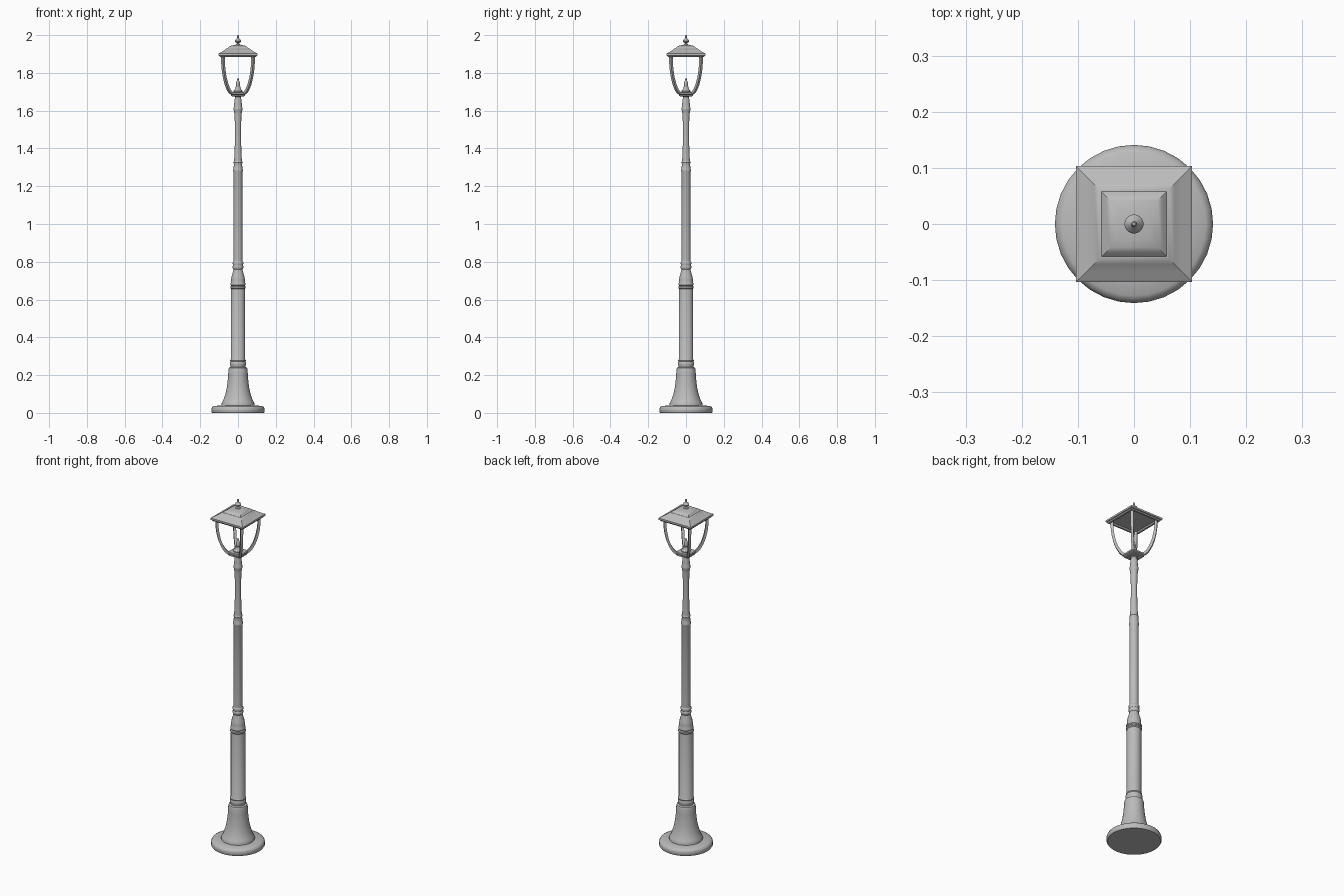
import bpy, bmesh, math
from mathutils import Vector

if "Cube" in bpy.data.objects:
    bpy.data.objects.remove(bpy.data.objects["Cube"], do_unlink=True)

# Single painted-metal colour
metal = bpy.data.materials.new("grey_metal")
metal.use_nodes = True
GREY = (0.5, 0.5, 0.5, 1)
metal.diffuse_color = GREY
metal.node_tree.nodes["Principled BSDF"].inputs["Base Color"].default_value = GREY


def finish(name, bm, angle=35):
    bmesh.ops.recalc_face_normals(bm, faces=bm.faces)
    mesh = bpy.data.meshes.new(name)
    bm.to_mesh(mesh)
    bm.free()
    obj = bpy.data.objects.new(name, mesh)
    bpy.context.collection.objects.link(obj)
    mesh.materials.append(metal)
    bpy.ops.object.select_all(action="DESELECT")
    obj.select_set(True)
    bpy.context.view_layer.objects.active = obj
    bpy.ops.object.shade_smooth_by_angle(angle=math.radians(angle))
    return obj


def turned(name, profile, sides=32, square=False, angle=35):
    """Stack rings of (radius, height); square rings use the half width."""
    bm = bmesh.new()
    n = 4 if square else sides
    rings = []
    for r, z in profile:
        r = r * math.sqrt(2) if square else r
        turn = math.pi / 4 if square else 0
        rings.append([bm.verts.new((r * math.cos(turn + math.tau * i / n),
                                    r * math.sin(turn + math.tau * i / n), z))
                      for i in range(n)])
    for a, b in zip(rings, rings[1:]):
        for i in range(n):
            bm.faces.new((a[i], a[(i + 1) % n], b[(i + 1) % n], b[i]))
    bm.faces.new(rings[0])
    bm.faces.new(rings[-1])
    return finish(name, bm, angle)


# Round foot and flared bell
turned("base_plate", [(.137, 0), (.141, .006), (.141, .022), (.137, .031),
                      (.128, .037), (.085, .039)])
turned("base_bell", [(.088, .036), (.088, .048), (.083, .058), (.075, .075),
                     (.067, .1), (.06, .13), (.055, .165), (.052, .2),
                     (.051, .228), (.048, .238), (.04, .243)])

# Lower shaft with its collars
turned("lower_shaft", [(.04, .24), (.041, .25), (.043, .256), (.043, .266),
                       (.04, .272), (.042, .277), (.038, .284), (.038, .65),
                       (.036, .66)])
turned("shaft_collar", [(.036, .655), (.041, .661), (.041, .668), (.036, .673),
                        (.04, .678), (.04, .684), (.036, .692), (.037, .705),
                        (.034, .722), (.028, .742), (.024, .76), (.028, .768),
                        (.029, .775), (.026, .781), (.028, .79), (.028, .797),
                        (.024, .803)])

# Upper shaft stepping down to the lantern
turned("upper_shaft", [(.024, .8), (.024, 1.275), (.026, 1.28), (.026, 1.287),
                       (.023, 1.295), (.022, 1.32), (.024, 1.326), (.021, 1.334)])
turned("neck", [(.021, 1.33), (.019, 1.36), (.017, 1.42), (.016, 1.48),
                (.017, 1.54), (.019, 1.58), (.021, 1.598), (.024, 1.606),
                (.024, 1.613), (.021, 1.622), (.02, 1.64), (.017, 1.664),
                (.015, 1.672), (.023, 1.68)])

# Square lantern tray
turned("lantern_tray", [(.03, 1.676), (.036, 1.678), (.036, 1.684), (.042, 1.688),
                        (.042, 1.696), (.038, 1.699)], square=True, angle=20)

# Lamp holder and pointed bulb
turned("lamp_holder", [(.024, 1.698), (.024, 1.704), (.017, 1.712), (.013, 1.722),
                       (.013, 1.728)], 16)
turned("bulb", [(.008, 1.726), (.011, 1.737), (.009, 1.75), (.005, 1.764),
                (.001, 1.774)], 16)

# Four curved corner arms: square bars swept along a diagonal path
ARM = [(.036, 1.692), (.049, 1.71), (.061, 1.74), (.07, 1.775),
       (.076, 1.815), (.079, 1.85), (.08, 1.89)]
for label, sx, sy in (("front_left", 1, -1), ("front_right", -1, -1),
                      ("back_left", 1, 1), ("back_right", -1, 1)):
    bm = bmesh.new()
    out = Vector((sx, sy, 0)).normalized()
    side = Vector((-out.y, out.x, 0))
    rings = []
    for i, (d, z) in enumerate(ARM):
        lo, hi = ARM[max(i - 1, 0)], ARM[min(i + 1, len(ARM) - 1)]
        tangent = (out * (hi[0] - lo[0]) * math.sqrt(2)
                   + Vector((0, 0, hi[1] - lo[1]))).normalized()
        normal = side.cross(tangent)
        centre = Vector((sx * d, sy * d, z))
        rings.append([bm.verts.new(centre + .007 * (a * side + b * normal))
                      for a, b in ((1, 1), (-1, 1), (-1, -1), (1, -1))])
    for a, b in zip(rings, rings[1:]):
        for i in range(4):
            bm.faces.new((a[i], a[(i + 1) % 4], b[(i + 1) % 4], b[i]))
    bm.faces.new(rings[0])
    bm.faces.new(rings[-1])
    finish("arm_" + label, bm)

# Square roof with a stepped, swept top and a recessed underside
turned("roof", [(.08, 1.891), (.086, 1.884), (.095, 1.884), (.098, 1.89),
                (.103, 1.892), (.103, 1.902), (.098, 1.905), (.085, 1.912),
                (.072, 1.921), (.063, 1.928), (.058, 1.929), (.051, 1.936),
                (.042, 1.942), (.028, 1.946), (.012, 1.948)],
       square=True, angle=30)

# Turned finial
turned("finial", [(.014, 1.944), (.012, 1.951), (.006, 1.955), (.006, 1.959),
                  (.014, 1.963), (.017, 1.969), (.014, 1.975), (.007, 1.98),
                  (.005, 1.985), (.005, 1.997), (.003, 2.0)], 20)
